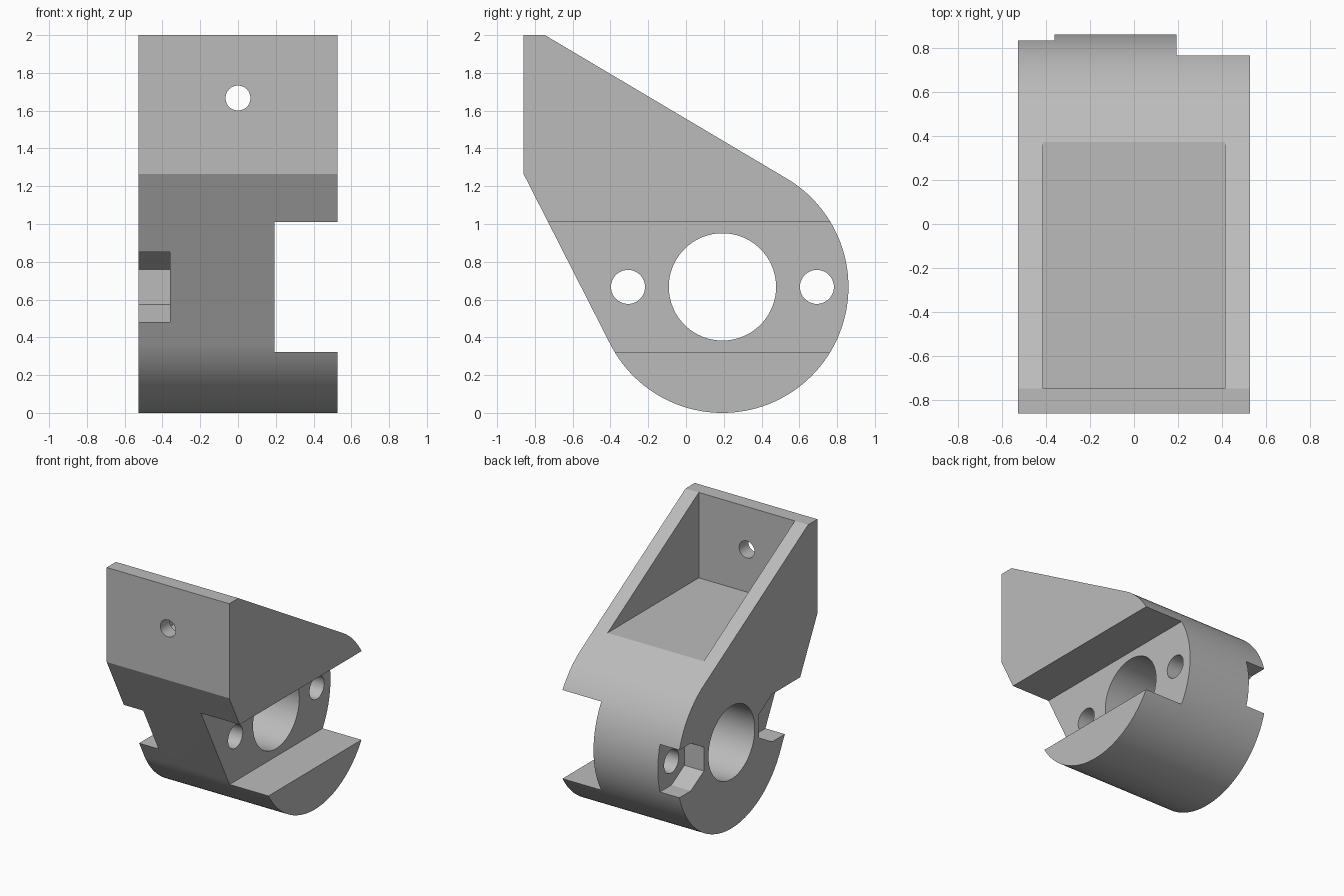
import bpy, bmesh
from math import sin, cos, pi, atan2, asin, hypot
from mathutils import Vector

cube = bpy.data.objects.get("Cube")
if cube:
    bpy.data.objects.remove(cube, do_unlink=True)

HALF = 0.527            # half width
CY, CZ, R = 0.193, 0.667, 0.667   # barrel centre and radius
FRONT, LIP = -0.86, -0.747        # outer and inner face of the front wall

grey = bpy.data.materials.new("plain grey")
grey.use_nodes = True
colour = (0.5, 0.5, 0.5, 1)
grey.diffuse_color = colour
grey.node_tree.nodes["Principled BSDF"].inputs["Base Color"].default_value = colour


def prism(name, points, x0, x1):
    """Extrude a (y, z) outline from x0 to x1."""
    bm = bmesh.new()
    face = bm.faces.new([bm.verts.new((x0, y, z)) for y, z in points])
    ext = bmesh.ops.extrude_face_region(bm, geom=[face])
    moved = [g for g in ext["geom"] if isinstance(g, bmesh.types.BMVert)]
    bmesh.ops.translate(bm, verts=moved, vec=(x1 - x0, 0, 0))
    bmesh.ops.recalc_face_normals(bm, faces=bm.faces)
    mesh = bpy.data.meshes.new(name)
    bm.to_mesh(mesh)
    bm.free()
    mesh.materials.append(grey)
    obj = bpy.data.objects.new(name, mesh)
    bpy.context.collection.objects.link(obj)
    return obj


def box(name, y0, y1, z0, z1, x0, x1):
    return prism(name, [(y0, z0), (y1, z0), (y1, z1), (y0, z1)], x0, x1)


def circle(y, z, r, a0=0, a1=2 * pi, n=64, closed=True):
    steps = n if closed else n - 1
    return [(y + r * cos(a0 + (a1 - a0) * i / steps),
             z + r * sin(a0 + (a1 - a0) * i / steps)) for i in range(n)]


def tangent_angle(y, z, side):
    """Angle on the barrel where the line from (y, z) touches it."""
    dy, dz = CY - y, CZ - z
    return atan2(dz, dy) + side * (asin(R / hypot(dy, dz)) + pi / 2)


# Bracket body: flat mounting wall tapering into a round barrel
top = tangent_angle(LIP, 2, 1)
low = tangent_angle(FRONT, 1.265, -1)
outline = [(FRONT, 1.265), (FRONT, 2), (LIP, 2)]
outline += circle(CY, CZ, R, top, low, 120, False)
body = prism("bracket_body", outline, -HALF, HALF)

# Open tray, side slot and bore
cutters = [
    box("tray_cutter", LIP, 1.2, 1.336, 2.3, -0.413, 0.413),
    box("slot_cutter", -1.5, 1.5, 0.322, 1.011, 0.193, 1),
    prism("bore_cutter", circle(CY, CZ, 0.284, n=96), -1, 1),
]

# Bolt holes with half-hexagon nut pockets open to the outside
NUT = 0.185
flat = NUT * cos(pi / 6)
for side, label in ((-1, "front"), (1, "back")):
    y = CY + side * 0.5
    cutters.append(prism(label + "_bolt_cutter", circle(y, CZ, 0.09, n=48), -1, 1))
    inner, outer = y - side * flat, y + side * 0.6
    pocket = [(outer, CZ - NUT), (y, CZ - NUT), (inner, CZ - NUT / 2),
              (inner, CZ + NUT / 2), (y, CZ + NUT), (outer, CZ + NUT)]
    cutters.append(prism(label + "_nut_cutter", pocket, -1, -0.36))

# Screw hole through the front wall
screw = prism("screw_cutter", circle(0, 0, 0.066, n=48), -0.3, 0.3)
screw.rotation_euler.z = pi / 2
screw.location = Vector((0, -0.8, 1.667))
cutters.append(screw)

for cutter in cutters:
    cutter.hide_render = True
    mod = body.modifiers.new(cutter.name, 'BOOLEAN')
    mod.operation, mod.solver, mod.object = 'DIFFERENCE', 'EXACT', cutter

# Bake the cuts and drop the cutters
bpy.context.view_layer.update()
deps = bpy.context.evaluated_depsgraph_get()
result = bpy.data.meshes.new_from_object(body.evaluated_get(deps))
body.modifiers.clear()
body.data = result
for cutter in cutters:
    bpy.data.objects.remove(cutter, do_unlink=True)

bpy.ops.object.select_all(action='DESELECT')
body.select_set(True)
bpy.context.view_layer.objects.active = body
bpy.ops.object.shade_smooth_by_angle(angle=pi / 9)
